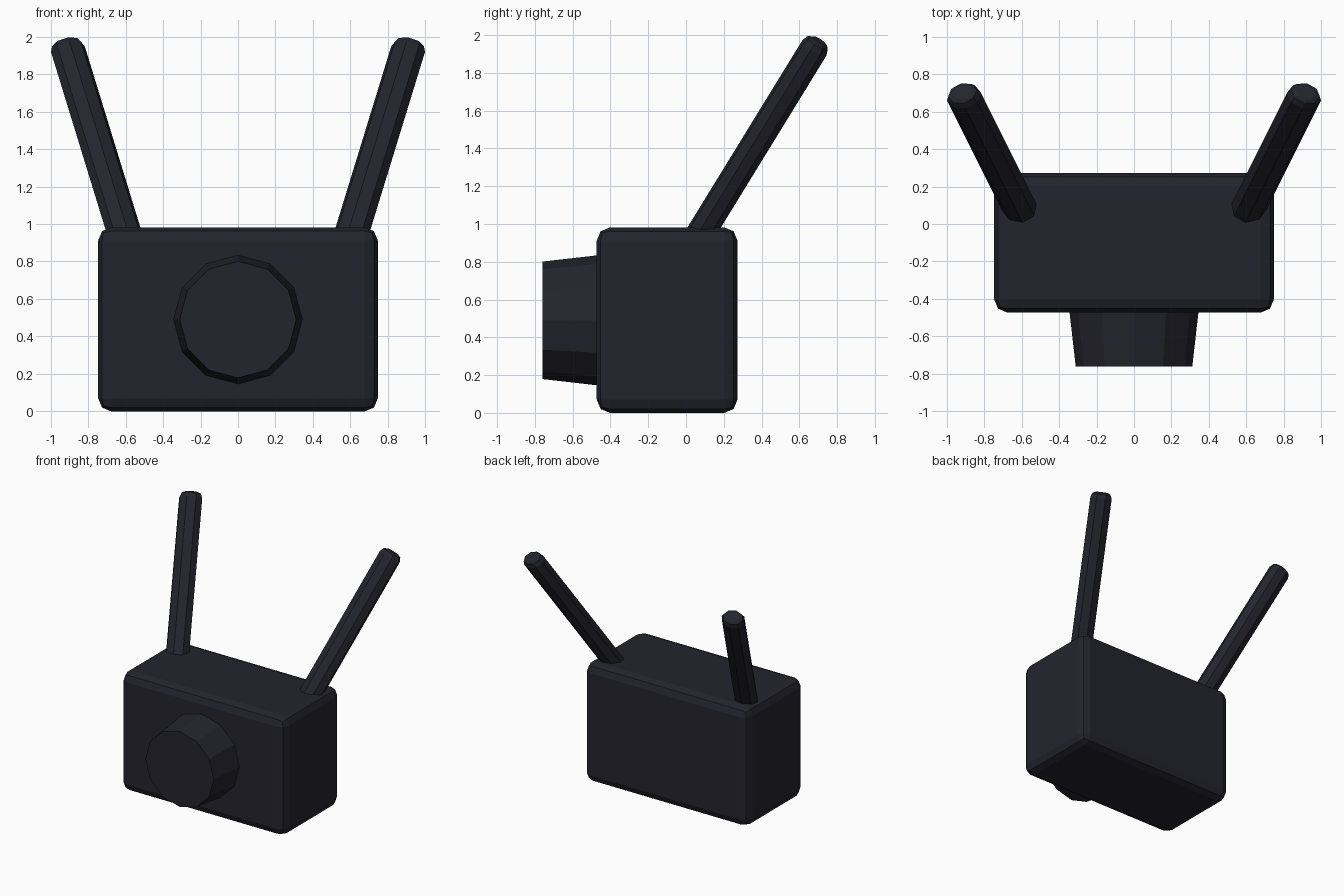
import bpy, bmesh, math
from mathutils import Vector, Matrix

if "Cube" in bpy.data.objects:
    bpy.data.objects.remove(bpy.data.objects["Cube"])

dark = bpy.data.materials.new("charcoal")
dark.diffuse_color = (0.0175, 0.0175, 0.0265, 1)
dark.use_nodes = True
dark.node_tree.nodes["Principled BSDF"].inputs["Base Color"].default_value = dark.diffuse_color


def finish(bm, name):
    bmesh.ops.recalc_face_normals(bm, faces=bm.faces[:])
    mesh = bpy.data.meshes.new(name)
    bm.to_mesh(mesh)
    bm.free()
    mesh.materials.append(dark)
    obj = bpy.data.objects.new(name, mesh)
    bpy.context.collection.objects.link(obj)
    return obj


def loft(name, origin, u, v, w, rings, sides):
    """Stack of flat-sided elliptical rings: (distance along w, radius u, radius v)."""
    bm = bmesh.new()
    loops = []
    for dist, ru, rv in rings:
        loops.append([bm.verts.new(origin + w * dist
                                   + u * (ru * math.cos(2 * math.pi * i / sides))
                                   + v * (rv * math.sin(2 * math.pi * i / sides)))
                      for i in range(sides)])
    for a, b in zip(loops, loops[1:]):
        for i in range(sides):
            j = (i + 1) % sides
            bm.faces.new((a[i], a[j], b[j], b[i]))
    bm.faces.new(loops[0])
    bm.faces.new(loops[-1])
    return finish(bm, name)


# body: rounded box
bm = bmesh.new()
bmesh.ops.create_cube(bm, size=1, matrix=Matrix.Translation((0, -0.1, 0.491))
                      @ Matrix.Diagonal((1.492, 0.745, 0.982, 1)))
bmesh.ops.bevel(bm, geom=bm.edges[:], offset=0.07, segments=2, profile=0.5,
                affect='EDGES')
finish(bm, "body")

# lens: tapered twelve-sided barrel on the front
loft("lens", Vector((0, 0, 0.49)), Vector((1, 0, 0)), Vector((0, 0, 1)),
     Vector((0, -1, 0)), [(0.40, 0.352, 0.352), (0.76, 0.311, 0.311)], 12)

# antennas: slightly flattened rods with chamfered tips, leaning out and back
for side, name in ((1, "right_antenna"), (-1, "left_antenna")):
    w = Vector((0.307 * side, 0.614, 1)).normalized()
    u = Vector((0.925 * side, -0.22, -0.147))
    u = (u - w * u.dot(w)).normalized()
    v = w.cross(u)
    tip = Vector((0.919 * side, 0.703, 1.97))
    a, b = 0.094, 0.076
    rings = [(d, a * s, b * s) for d, s in
             ((-1.32, 1), (-0.045, 1), (-0.012, 0.84), (0, 0.55))]
    loft(name, tip, u, v, w, rings, 8)
